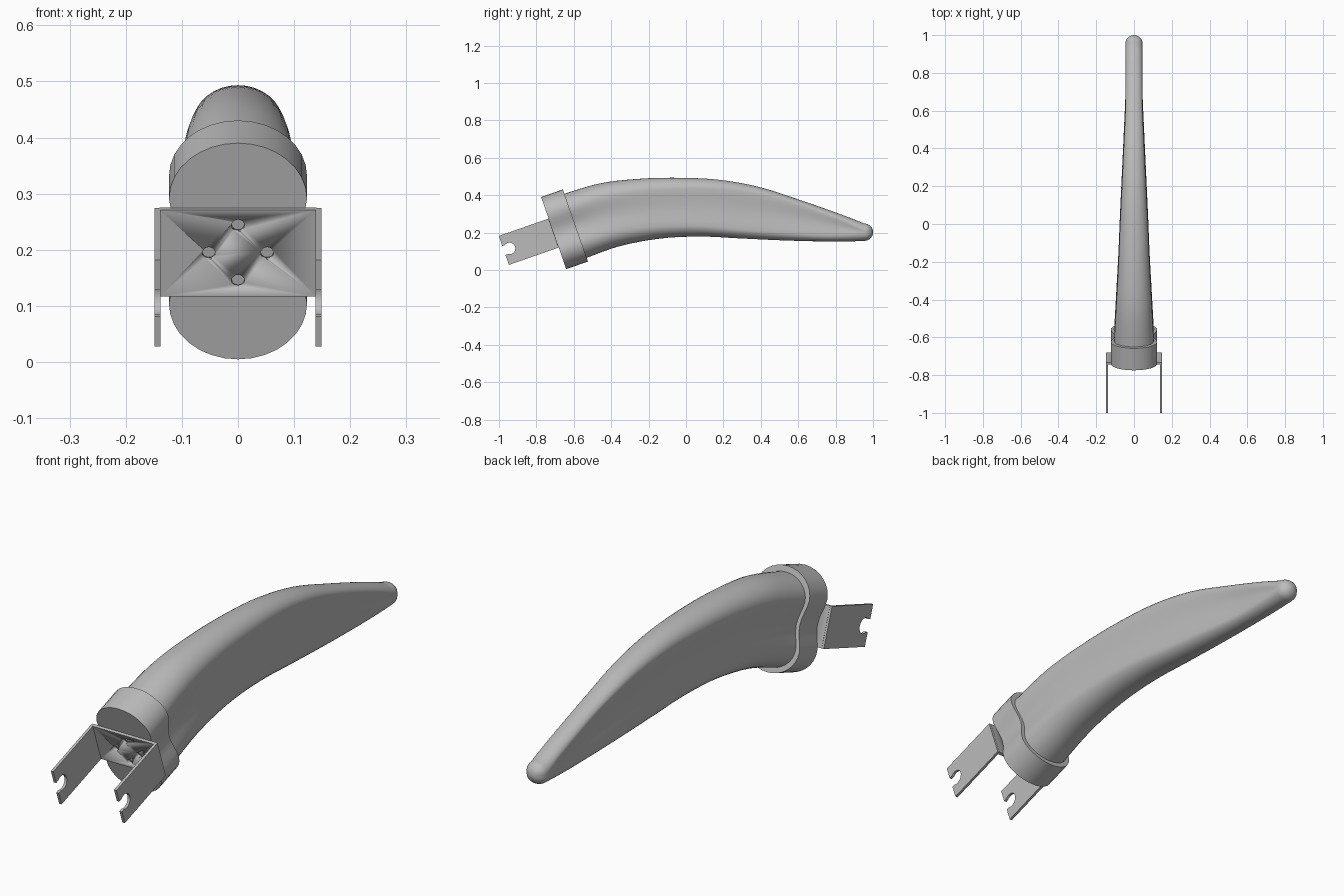
import bpy, bmesh
from math import sin, cos, pi, radians
from mathutils import Matrix, Vector

cube = bpy.data.objects.get("Cube")
if cube:
    bpy.data.objects.remove(cube)

grey = bpy.data.materials.new("plain_grey")
grey.use_nodes = True
grey.diffuse_color = (0.5, 0.5, 0.5, 1)
grey.node_tree.nodes["Principled BSDF"].inputs["Base Color"].default_value = (0.5, 0.5, 0.5, 1)

# Tilted frame of the socket and bracket: x across, y along, z up
MOUNT = Matrix.Translation((0, -0.7075, 0.1975)) @ Matrix.Rotation(radians(19.2), 4, "X")


def make(name, bm, matrix=None, angle=30):
    bmesh.ops.recalc_face_normals(bm, faces=bm.faces)
    mesh = bpy.data.meshes.new(name)
    bm.to_mesh(mesh)
    bm.free()
    mesh.materials.append(grey)
    obj = bpy.data.objects.new(name, mesh)
    bpy.context.collection.objects.link(obj)
    if matrix:
        obj.matrix_world = matrix
    bpy.ops.object.select_all(action="DESELECT")
    obj.select_set(True)
    bpy.context.view_layer.objects.active = obj
    bpy.ops.object.shade_smooth_by_angle(angle=radians(angle))
    return obj


def section(w, h, waist, end, arc=16, side=8):
    """Tall outline with elliptical ends and slightly pinched sides."""
    s = h - end
    half = [(w * cos(pi * i / arc), s + end * sin(pi * i / arc)) for i in range(arc + 1)]
    for i in range(1, side):
        t = 1 - 2 * i / side
        half.append((-w * (1 - waist * (1 - t * t) ** 2), s * t))
    return half + [(-x, -z) for x, z in half]


def loft(bm, rings):
    loops = [[bm.verts.new(p) for p in ring] for ring in rings]
    for a, b in zip(loops, loops[1:]):
        for i in range(len(a)):
            j = (i + 1) % len(a)
            bm.faces.new((a[i], a[j], b[j], b[i]))
    bm.faces.new(loops[0])
    bm.faces.new(loops[-1])


def smooth_rows(rows, steps=5):
    """Catmull-Rom interpolation of station rows."""
    pts = [Vector(r) for r in rows]
    pts = [2 * pts[0] - pts[1]] + pts + [2 * pts[-1] - pts[-2]]
    out = []
    for a, b, c, d in zip(pts, pts[1:], pts[2:], pts[3:]):
        for k in range(steps):
            t = k / steps
            out.append(b + 0.5 * t * ((c - a) + t * ((2 * a - 5 * b + 4 * c - d)
                                                     + t * (3 * (b - c) + d - a))))
    return out + [pts[-2]]


# Curved horn: top y, top z, bottom y, bottom z, half width, side pinch
stations = [
    (-0.67, 0.402, -0.54, 0.062, 0.106, 0.18),
    (-0.46, 0.463, -0.353, 0.128, 0.095, 0.11),
    (-0.245, 0.488, -0.139, 0.168, 0.083, 0.08),
    (-0.03, 0.493, 0.075, 0.179, 0.074, 0.08),
    (0.18, 0.482, 0.289, 0.169, 0.064, 0.10),
    (0.395, 0.443, 0.503, 0.159, 0.054, 0.13),
    (0.61, 0.374, 0.717, 0.153, 0.045, 0.15),
    (0.824, 0.299, 0.87, 0.153, 0.044, 0.10),
    (0.955, 0.248, 0.955, 0.156, 0.045, 0.0),
]
rings = []
for row in smooth_rows(stations):
    top, bottom = Vector((0, row[0], row[1])), Vector((0, row[2], row[3]))
    w, pinch = row[4], row[5]
    mid, up = (top + bottom) / 2, (top - bottom) / 2
    h = up.length
    rings.append([mid + Vector((x, 0, 0)) + up.normalized() * z
                  for x, z in section(w, h, pinch, min(0.85 * w, h * 0.95))])
# Rounded tip
tip_mid = mid
for i in range(1, 9):
    a = radians(10.8 * i)
    centre = tip_mid + Vector((0, 0.045 * sin(a), 0))
    rings.append([centre + (p - tip_mid) * cos(a) for p in rings[len(rings) - i]]
                 if i == 1 else
                 [centre + (p - tip_mid) * cos(a) for p in last_full])
    if i == 1:
        last_full = rings[-2]
bm = bmesh.new()
loft(bm, rings)
make("horn", bm, angle=50)

# Socket that holds the wide end
bm = bmesh.new()
loft(bm, [[(x, y, z) for x, z in section(0.123, 0.204, 0.17, 0.105)] for y in (0, 0.123)])
make("socket", bm, MOUNT)

# Back plate of the bracket, with four screw holes
bm = bmesh.new()
bmesh.ops.create_cube(bm, size=1, matrix=Matrix.Translation((0, -0.005, 0))
                      @ Matrix.Diagonal((0.28, 0.012, 0.164, 1)))
plate = make("bracket_plate", bm, MOUNT)
bm = bmesh.new()
for x, z in ((0.052, 0), (-0.052, 0), (0, 0.052), (0, -0.052)):
    bmesh.ops.create_cone(bm, cap_ends=True, segments=20, radius1=0.0115, radius2=0.0115,
                          depth=0.06, matrix=Matrix.Translation((x, 0, z))
                          @ Matrix.Rotation(pi / 2, 4, "X"))
cutter = make("screw_hole_cutter", bm, MOUNT)
cutter.hide_render = True
cutter.hide_set(True)
cut = plate.modifiers.new("screw_holes", "BOOLEAN")
cut.operation = "DIFFERENCE"
cut.solver = "EXACT"
cut.object = cutter

# Side arms with an open notch at the free end
notch = [(-0.25 + 0.031 * cos(radians(a)), 0.031 * sin(radians(a)))
         for a in range(125, -126, -10)]
edge = notch[0][1]
outline = ([(0, 0.082), (-0.282, 0.082), (-0.282, edge)] + notch
           + [(-0.282, -edge), (-0.282, -0.082), (0, -0.082)])
for name, side in (("left_arm", 1), ("right_arm", -1)):
    bm = bmesh.new()
    loft(bm, [[(side * x, y, z) for y, z in outline] for x in (0.138, 0.149)])
    make(name, bm, MOUNT)
